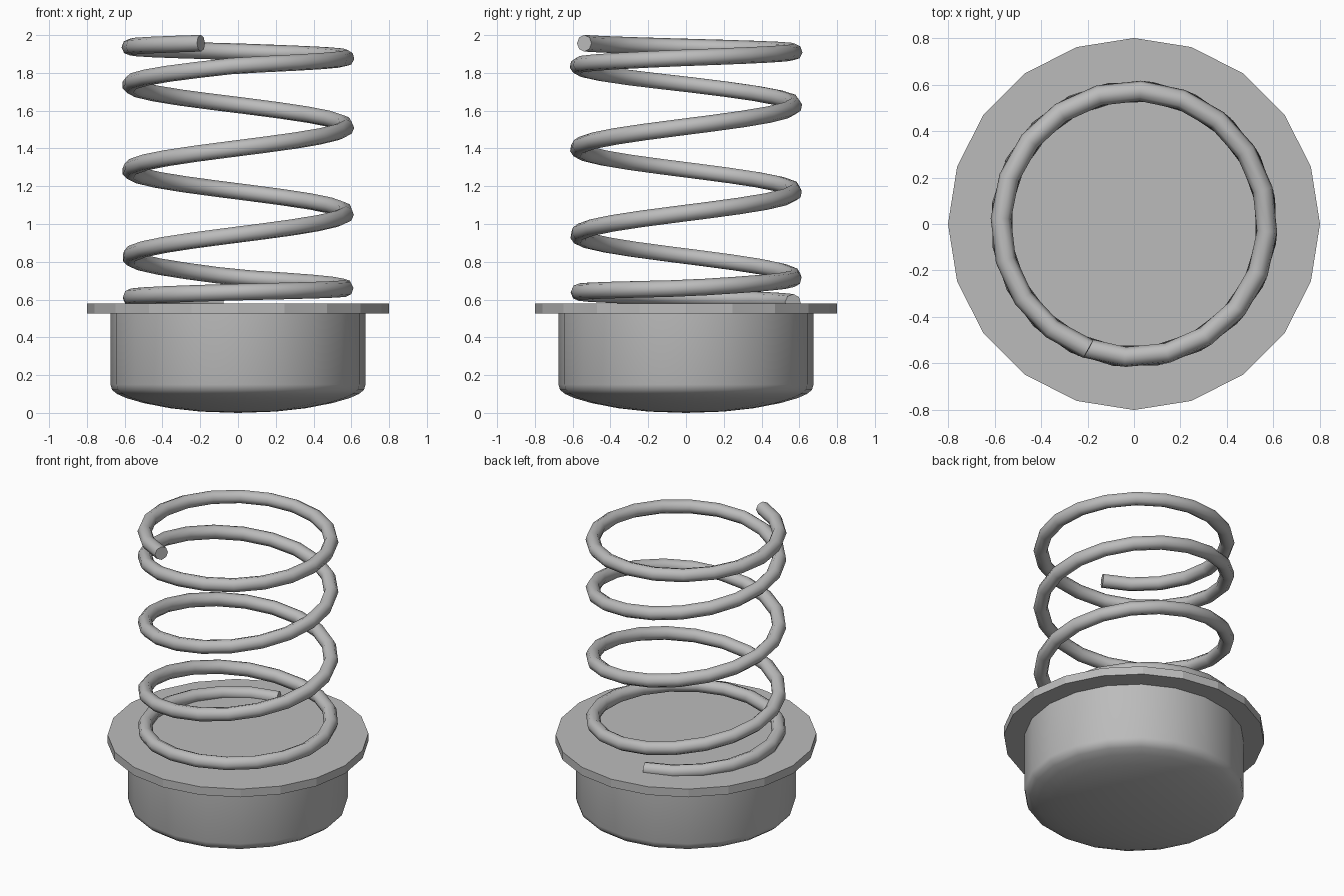
import bpy, bmesh
from math import sin, cos, radians

cube = bpy.data.objects.get("Cube")
if cube:
    bpy.data.objects.remove(cube)

SIDES = 20

# One plain grey for everything
grey = bpy.data.materials.new("plain grey")
grey.use_nodes = True
grey.diffuse_color = (0.5, 0.5, 0.5, 1)
grey.node_tree.nodes["Principled BSDF"].inputs["Base Color"].default_value = (0.5, 0.5, 0.5, 1)


def smooth(obj, angle):
    bpy.ops.object.select_all(action='DESELECT')
    obj.select_set(True)
    bpy.context.view_layer.objects.active = obj
    bpy.ops.object.shade_smooth_by_angle(angle=radians(angle))


def lathe(name, profile):
    """Turn (radius, height) points round z; radius 0 makes a pole, open ends are capped."""
    bm = bmesh.new()
    rings = []
    for r, z in profile:
        if r == 0:
            rings.append([bm.verts.new((0, 0, z))] * SIDES)
        else:
            rings.append([bm.verts.new((r * cos(radians(360 * i / SIDES)),
                                        r * sin(radians(360 * i / SIDES)), z))
                          for i in range(SIDES)])
    for low, high in zip(rings, rings[1:]):
        for i in range(SIDES):
            j = (i + 1) % SIDES
            bm.faces.new(dict.fromkeys((low[i], low[j], high[j], high[i])))
    for ring in (rings[0], rings[-1]):
        if ring[0] != ring[1]:
            bm.faces.new(ring)
    bmesh.ops.recalc_face_normals(bm, faces=bm.faces)
    mesh = bpy.data.meshes.new(name)
    bm.to_mesh(mesh)
    bm.free()
    obj = bpy.data.objects.new(name, mesh)
    bpy.context.collection.objects.link(obj)
    mesh.materials.append(grey)
    return obj


# Cup with a shallow domed bottom
cup = lathe("cup", [(0, 0), (0.2, 0.007), (0.36, 0.025), (0.5, 0.052), (0.59, 0.078),
                    (0.64, 0.1), (0.667, 0.122), (0.675, 0.15), (0.675, 0.53)])
smooth(cup, 35)

# Flat rim plate
lathe("rim", [(0.8, 0.525), (0.8, 0.58)])

# Coil spring: wire heights at each quarter turn, closing up at both ends
START, END, RADIUS, WIRE = 250, -1341, 0.573, 0.044
heights = [(250, 1.957), (180, 1.937), (90, 1.912), (0, 1.88), (-90, 1.84),
           (-180, 1.74), (-270, 1.63), (-990, 0.715), (-1080, 0.66),
           (-1170, 0.64), (-1260, 0.612), (-1341, 0.585)]


def wire_height(a):
    for (a0, z0), (a1, z1) in zip(heights, heights[1:]):
        if a >= a1:
            return z0 + (z1 - z0) * (a0 - a) / (a0 - a1)
    return heights[-1][1]


steps = round((START - END) / 360 * SIDES)
curve = bpy.data.curves.new("spring", 'CURVE')
curve.dimensions = '3D'
curve.bevel_depth = WIRE
curve.bevel_resolution = 2
curve.use_fill_caps = True
line = curve.splines.new('POLY')
line.points.add(steps)
for i, point in enumerate(line.points):
    a = START + (END - START) * i / steps
    point.co = (RADIUS * cos(radians(a)), RADIUS * sin(radians(a)), wire_height(a), 1)
spring = bpy.data.objects.new("spring", curve)
bpy.context.collection.objects.link(spring)
curve.materials.append(grey)

bpy.ops.object.select_all(action='DESELECT')
spring.select_set(True)
bpy.context.view_layer.objects.active = spring
bpy.ops.object.convert(target='MESH')
smooth(bpy.context.object, 46)
